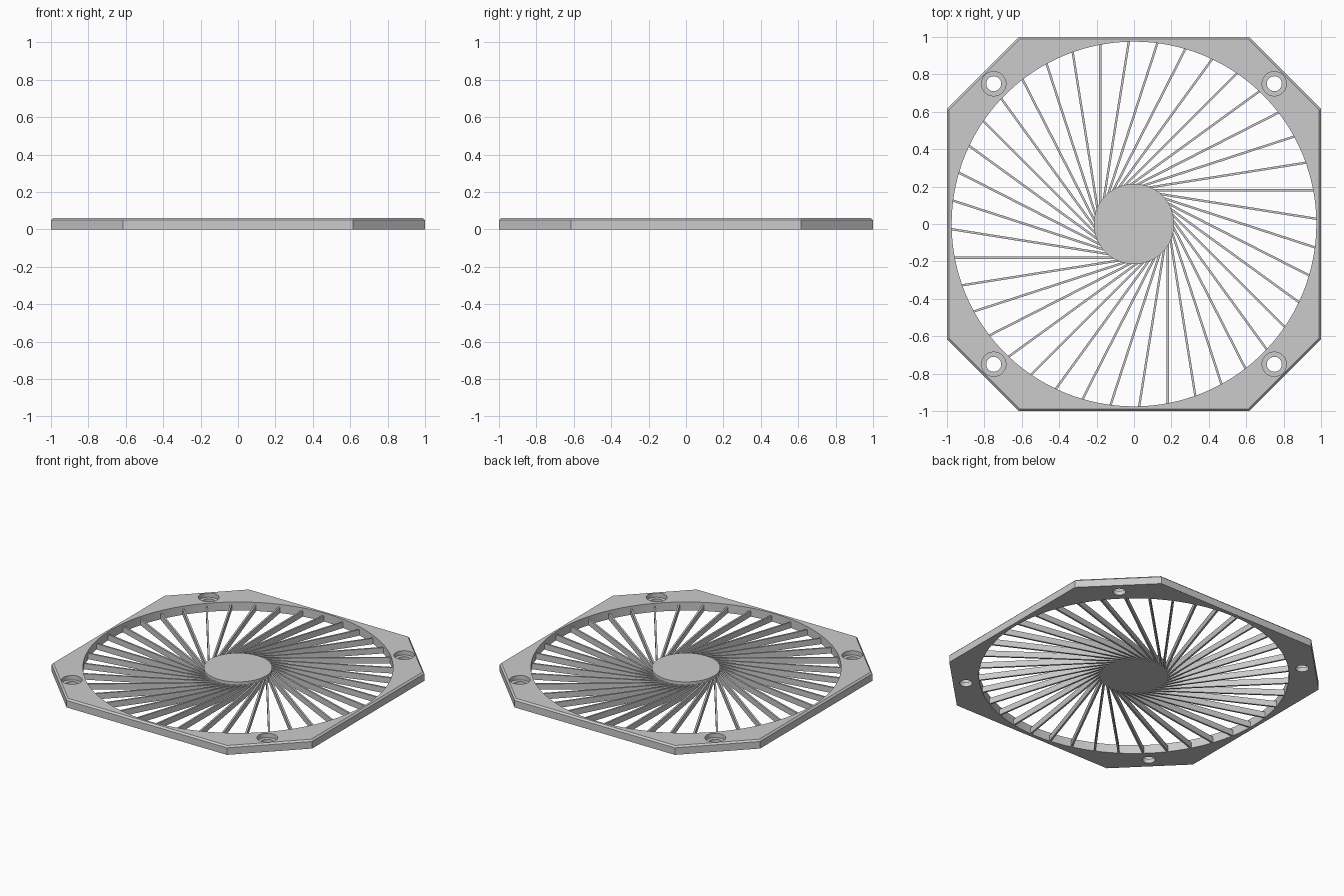
import bpy, bmesh
from math import radians
from mathutils import Matrix, Vector

if "Cube" in bpy.data.objects:
    bpy.data.objects.remove(bpy.data.objects["Cube"], do_unlink=True)

HEIGHT = 0.06
HUB_RADIUS = 0.215
OPENING_RADIUS = 0.975
SPOKES = 40

grey = bpy.data.materials.new("plain_grey")
grey.use_nodes = True
colour = (0.6, 0.6, 0.6, 1)
grey.diffuse_color = colour
grey.node_tree.nodes["Principled BSDF"].inputs["Base Color"].default_value = colour


def make_object(name, bm):
    bmesh.ops.recalc_face_normals(bm, faces=bm.faces[:])
    mesh = bpy.data.meshes.new(name)
    bm.to_mesh(mesh)
    bm.free()
    mesh.materials.append(grey)
    obj = bpy.data.objects.new(name, mesh)
    bpy.context.scene.collection.objects.link(obj)
    return obj


def cylinder(name, radius, bottom, top, x=0, y=0, sides=48):
    bm = bmesh.new()
    bmesh.ops.create_cone(bm, cap_ends=True, segments=sides, radius1=radius,
                          radius2=radius, depth=top - bottom,
                          matrix=Matrix.Translation((x, y, (bottom + top) / 2)))
    return make_object(name, bm)


def smooth(obj):
    bpy.ops.object.select_all(action='DESELECT')
    obj.select_set(True)
    bpy.context.view_layer.objects.active = obj
    bpy.ops.object.shade_smooth_by_angle(angle=radians(30))


# Eight-sided frame plate with a chamfered upper rim
bm = bmesh.new()
outline = [(1, -0.615), (1, 0.615), (0.615, 1), (-0.615, 1),
           (-1, 0.615), (-1, -0.615), (-0.615, -1), (0.615, -1)]
base = bm.faces.new([bm.verts.new((x, y, 0)) for x, y in outline])
extruded = bmesh.ops.extrude_face_region(bm, geom=[base], use_keep_orig=True)["geom"]
bmesh.ops.translate(bm, vec=(0, 0, HEIGHT),
                    verts=[v for v in extruded if isinstance(v, bmesh.types.BMVert)])
bmesh.ops.recalc_face_normals(bm, faces=bm.faces[:])
rim = [e for e in bm.edges if all(v.co.z > HEIGHT / 2 for v in e.verts)]
bmesh.ops.bevel(bm, geom=rim, offset=0.011, segments=1, affect='EDGES')
frame = make_object("frame", bm)

# Round opening and four counterbored screw holes
cutters = [cylinder("opening_cutter", OPENING_RADIUS, -0.1, 0.2, sides=128)]
for x in (-0.75, 0.75):
    for y in (-0.75, 0.75):
        cutters.append(cylinder("screw_hole_cutter", 0.04, -0.1, 0.2, x, y))
        cutters.append(cylinder("counterbore_cutter", 0.065, 0.03, 0.2, x, y))
for cutter in cutters:
    cutter.hide_render = True
    cut = frame.modifiers.new("cut", 'BOOLEAN')
    cut.operation = 'DIFFERENCE'
    cut.solver = 'EXACT'
    cut.object = cutter
bpy.context.view_layer.update()
evaluated = frame.evaluated_get(bpy.context.evaluated_depsgraph_get())
cut_mesh = bpy.data.meshes.new_from_object(evaluated)
frame.modifiers.clear()
frame.data = cut_mesh
for cutter in cutters:
    bpy.data.objects.remove(cutter, do_unlink=True)
smooth(frame)

# Solid central hub
smooth(cylinder("hub", HUB_RADIUS, 0, HEIGHT, sides=96))

# Thin straight spokes, tangent-like, running from hub to frame
bm = bmesh.new()
inner, outer, width, tall, offset = 0.11, 0.964, 0.012, 0.04, -0.18
for i in range(SPOKES):
    place = (Matrix.Rotation(radians(360 / SPOKES * i), 4, 'Z')
             @ Matrix.Translation((offset, (inner + outer) / 2, tall / 2))
             @ Matrix.Diagonal(Vector((width, outer - inner, tall, 1))))
    bmesh.ops.create_cube(bm, size=1, matrix=place)
make_object("spokes", bm)
